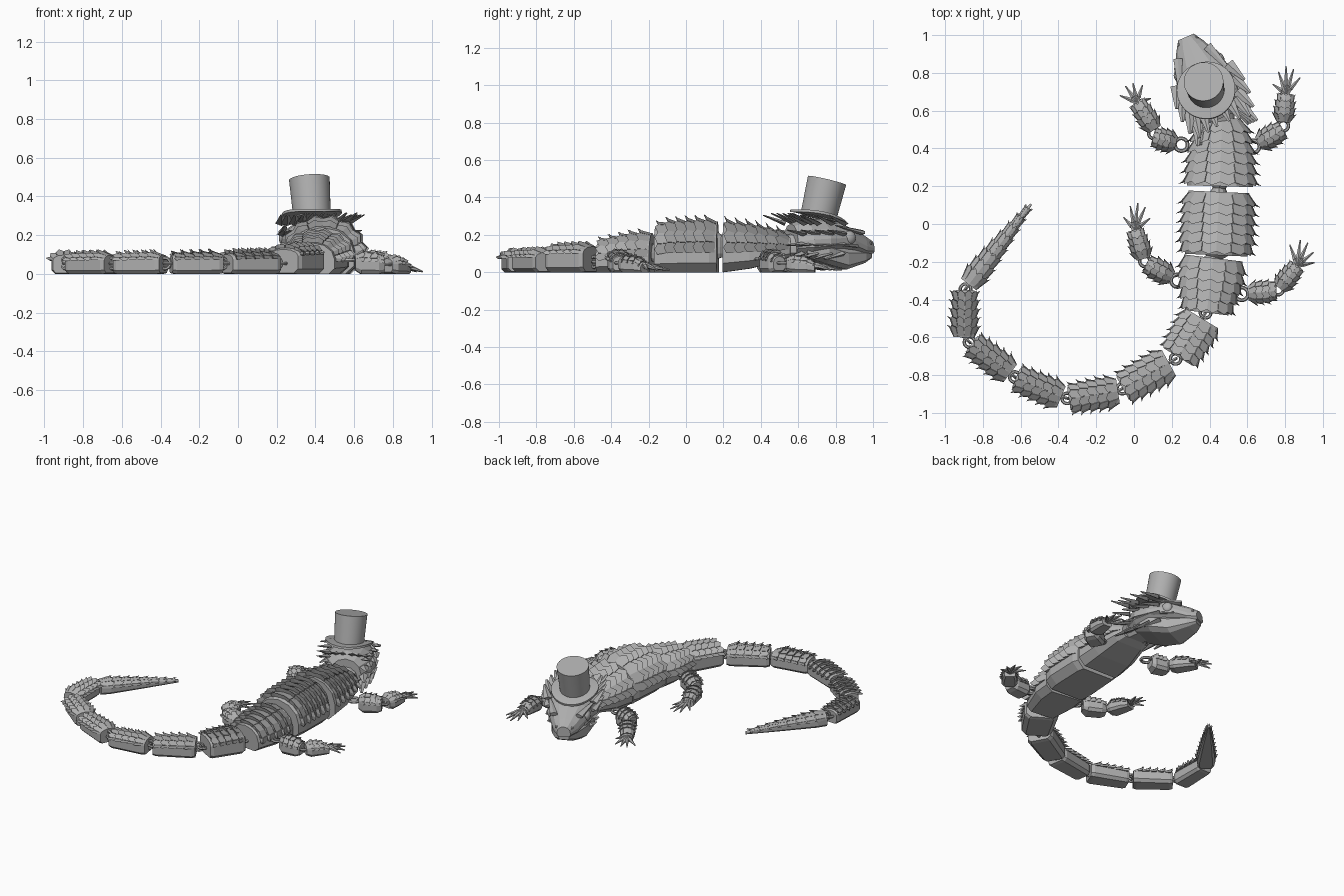
import bpy, bmesh, math
from mathutils import Vector, Matrix

cube = bpy.data.objects.get("Cube")
if cube:
    bpy.data.objects.remove(cube, do_unlink=True)

grey = bpy.data.materials.new("plain grey")
grey.use_nodes = True
grey.diffuse_color = (0.43, 0.43, 0.43, 1)
grey.node_tree.nodes["Principled BSDF"].inputs["Base Color"].default_value = grey.diffuse_color


def finish(name, bm, matrix=Matrix(), smooth=False):
    bmesh.ops.recalc_face_normals(bm, faces=bm.faces)
    me = bpy.data.meshes.new(name)
    bm.to_mesh(me)
    bm.free()
    me.materials.append(grey)
    ob = bpy.data.objects.new(name, me)
    ob.matrix_world = matrix
    bpy.context.collection.objects.link(ob)
    if smooth:
        bpy.ops.object.select_all(action='DESELECT')
        ob.select_set(True)
        bpy.context.view_layer.objects.active = ob
        bpy.ops.object.shade_smooth_by_angle()
    return ob


def frame(a, b):
    """Local +Y points from b back to a, with the origin at a."""
    d = Vector(a) - Vector(b)
    turn = math.atan2(d.y, d.x) - math.pi / 2
    return Matrix.Translation((a[0], a[1], 0)) @ Matrix.Rotation(turn, 4, 'Z'), d.length


def section(secs, t):
    """Blend (t, half width, bottom, top) rows at t."""
    for p, q in zip(secs, secs[1:]):
        if t <= q[0] or q is secs[-1]:
            k = (t - p[0]) / (q[0] - p[0])
            return [u + (v - u) * k for u, v in zip(p, q)][1:]


def surface(secs, length, t, deg, arch, lift=0):
    hw, z0, z1 = section(secs, t)
    r = math.radians(deg)
    base = z0 + (z1 - z0) * arch
    return Vector(((hw + lift) * math.sin(r), -length * t,
                   base + (z1 - base + lift) * math.cos(r)))


def loft(bm, secs, length, arch):
    rings = []
    for t, hw, z0, z1 in secs:
        low = [(-hw, z0 + (z1 - z0) * .18), (-.72 * hw, z0), (.72 * hw, z0), (hw, z0 + (z1 - z0) * .18)]
        pts = [Vector((x, -length * t, z)) for x, z in low]
        pts += [surface(secs, length, t, g, arch) for g in range(90, -91, -30)]
        rings.append([bm.verts.new(p) for p in pts])
    n = len(rings[0])
    for r, s in zip(rings, rings[1:]):
        for i in range(n):
            bm.faces.new((r[i], r[(i + 1) % n], s[(i + 1) % n], s[i]))
    bm.faces.new(rings[0])
    bm.faces.new(rings[-1])


def add_scale(bm, secs, length, t, dt, deg, half, h, arch):
    """Overlapping wedge with a raised, pointed trailing edge."""
    def v(tt, g, lift):
        return bm.verts.new(surface(secs, length, tt, g, arch, lift))
    f = [v(t, deg - half, 0), v(t, deg + half, 0)]
    top = [v(t + dt, deg + half, h * .55), v(t + dt * 1.3, deg, h), v(t + dt, deg - half, h * .55)]
    low = [v(t + dt, deg + half, -.004), v(t + dt, deg, 0), v(t + dt, deg - half, -.004)]
    bm.faces.new(f + top)
    bm.faces.new(f + low)
    bm.faces.new((f[1], low[0], top[0]))
    bm.faces.new((f[0], top[2], low[2]))
    for i in range(2):
        bm.faces.new((top[i], low[i], low[i + 1], top[i + 1]))


def segment(name, a, b, secs, rows=0, columns=(), h=.03, arch=.45, start=.02):
    matrix, length = frame(a, b)
    bm = bmesh.new()
    loft(bm, secs, length, arch)
    dt = (.94 - start) / max(rows, 1)
    for i in range(rows):
        for deg, half in columns:
            grow = 1.2 if abs(deg) > 70 else 1
            add_scale(bm, secs, length, start + i * dt, dt, deg, half, h * grow, arch)
    return finish(name, bm, matrix)


def spike(bm, base, tip, r, flat=1.0, sides=6):
    base, tip = Vector(base), Vector(tip)
    m = Matrix.Translation((base + tip) / 2) @ (tip - base).to_track_quat('Z', 'Y').to_matrix().to_4x4()
    bmesh.ops.create_cone(bm, cap_ends=True, segments=sides, radius1=r, radius2=r * .25,
                          depth=(tip - base).length, matrix=m @ Matrix.Diagonal((1, flat, 1, 1)))


def ring(name, at, z, big, small, facing, turn=0):
    """Round link; facing picks a flat or an upright loop."""
    bm = bmesh.new()
    grid = []
    for i in range(16):
        u = i * math.tau / 16
        grid.append([bm.verts.new(((big + small * math.cos(w)) * math.cos(u),
                                   (big + small * math.cos(w)) * math.sin(u), small * math.sin(w)))
                     for w in [j * math.tau / 6 for j in range(6)]])
    for i in range(16):
        for j in range(6):
            p, q = grid[i], grid[(i + 1) % 16]
            bm.faces.new((p[j], q[j], q[(j + 1) % 6], p[(j + 1) % 6]))
    m = Matrix.Translation((*at, z)) @ Matrix.Rotation(turn, 4, 'Z')
    if facing == "upright":
        m = m @ Matrix.Rotation(math.pi / 2, 4, 'Y')
    finish(name, bm, m)


body_columns = [(s * g, w) for s in (-1, 1) for g, w in ((12, 12), (38, 13), (63, 12), (86, 10))]
tail_columns = [(s * g, w) for s in (-1, 1) for g, w in ((17, 16), (52, 17), (82, 11))]

# Body
segment("chest", (.465, .56), (.455, .2),
        [(0, .1, .08, .19), (.15, .13, .06, .21), (.6, .165, .02, .25), (1, .175, 0, .265)],
        6, body_columns, .04)
segment("belly", (.45, .17), (.435, -.165),
        [(0, .16, 0, .27), (.12, .175, 0, .275), (.8, .18, 0, .265), (1, .165, 0, .24)],
        6, body_columns, .04)
segment("hips", (.42, -.18), (.385, -.47),
        [(0, .155, 0, .21), (.4, .16, 0, .2), (1, .115, 0, .16)], 5, body_columns, .035)
segment("front_waist", (.455, .24), (.447, .14), [(0, .06, .06, .24), (.5, .035, .08, .2), (1, .06, .06, .24)])
segment("rear_waist", (.435, -.13), (.415, -.22), [(0, .1, .04, .2), (.5, .045, .06, .15), (1, .08, .05, .18)])
segment("neck", (.44, .66), (.465, .5), [(0, .08, .08, .23), (1, .075, .08, .19)])

# Tail
tail = [((.36, -.5), (.235, -.705), .11, .145), ((.185, -.735), (-.06, -.87), .087, .115),
        ((-.085, -.885), (-.345, -.925), .074, .108), ((-.385, -.915), (-.625, -.815), .068, .105),
        ((-.655, -.79), (-.86, -.635), .066, .103), ((-.9, -.6), (-.895, -.35), .062, .103)]
last, last_width = (.385, -.46), .11
for n, (a, b, w, z) in enumerate(tail):
    segment(f"tail_segment_{n + 1}", a, b,
            [(0, w * .9, .005, z * .95), (.08, w, 0, z), (.92, w * .9, 0, z * .95), (1, w * .8, .005, z * .88)],
            5, tail_columns, .028, .72)
    tail[n] += (last,)
    last = b
tip = ((-.875, -.32), (-.545, .105))
segment("tail_tip", *tip, [(0, .052, 0, .09), (.12, .06, 0, .09), (.55, .036, 0, .06), (1, .006, 0, .02)],
        8, tail_columns, .016, .6)
joints = [(t[4], t[0]) for t in tail] + [(last, tip[0])]
for n, (p, q) in enumerate(joints):
    p, q = Vector(p), Vector(q)
    mid, d = (p + q) / 2, (q - p).normalized()
    turn = math.atan2(d.y, d.x) + math.pi / 2
    ring(f"tail_flat_link_{n}", mid - d * .012, .055, .028, .009, "flat", turn)
    ring(f"tail_upright_link_{n}", mid + d * .012, .055, .028, .009, "upright", turn)

# Limbs: shoulder, elbow, wrist and the five finger tips
limbs = {
    "front_left": ((.63, .41), (.79, .5), (.79, .54), (.805, .69),
                   ((.735, .74), (.765, .805), (.805, .835), (.845, .82), (.88, .775))),
    "front_right": ((.25, .42), (.1, .46), (.11, .5), (.015, .645),
                    ((-.075, .68), (-.045, .73), (-.005, .745), (.045, .735), (.09, .665))),
    "hind_left": ((.57, -.37), (.755, -.355), (.77, -.34), (.865, -.22),
                  ((.825, -.11), (.88, -.085), (.92, -.1), (.95, -.15), (.955, -.205))),
    "hind_right": ((.23, -.3), (.065, -.21), (.05, -.185), (.005, -.03),
                   ((-.055, .035), (-.02, .095), (.02, .11), (.06, .09), (.085, .03))),
}
for name, (hip, elbow, knee, wrist, tips) in limbs.items():
    hip, elbow = Vector(hip), Vector(elbow)
    start = hip.lerp(elbow, .18)
    segment(name + "_upper_limb", start, elbow,
            [(0, .036, .02, .1), (.2, .055, 0, .115), (.8, .052, 0, .105), (1, .036, .01, .085)],
            4, tail_columns, .016, .6)
    segment(name + "_lower_limb", knee, wrist,
            [(0, .036, .01, .08), (.2, .052, 0, .092), (.7, .046, 0, .08), (1, .036, 0, .05)],
            4, tail_columns, .014, .6)
    ring(name + "_hip_link", hip, .07, .034, .01, "flat")
    ring(name + "_knee_link", elbow.lerp(Vector(knee), .5), .05, .028, .009, "flat")
    bm = bmesh.new()
    w = Vector(wrist)
    for t in tips:
        t = Vector(t)
        knuckle = w.lerp(t, .5)
        spike(bm, (*w, .035), (*knuckle, .028), .019)
        spike(bm, (*w.lerp(t, .3), .032), (*t, .012), .014)
    finish(name + "_fingers", bm)

# Head
nose, nape = (.275, .99), (.46, .56)
head, length = frame(nose, nape)
segment("skull", nose, nape,
        [(0, .045, .1, .17), (.12, .08, .095, .205), (.3, .118, .12, .245), (.42, .138, .125, .27),
         (.65, .165, .11, .285), (.85, .155, .1, .285), (1, .1, .1, .26)], arch=.4)
segment("lower_jaw", nose, nape,
        [(.02, .035, .075, .115), (.12, .068, .05, .125), (.38, .115, .015, .14),
         (.65, .145, .045, .17), (.9, .12, .085, .18)], arch=.7)
for side, s in (("left", 1), ("right", -1)):
    # Eyes, eyelids, nostrils
    bm = bmesh.new()
    bmesh.ops.create_uvsphere(bm, u_segments=16, v_segments=10, radius=.037,
                              matrix=Matrix.Translation((s * .117, -.178, .185)) @ Matrix.Diagonal((.7, 1, 1, 1)))
    finish(side + "_eye", bm, head, True)
    bm = bmesh.new()
    spike(bm, (s * .085, -.09, .212), (s * .15, -.27, .25), .028, .5)
    spike(bm, (s * .11, -.13, .14), (s * .15, -.25, .145), .016, .6)
    finish(side + "_brow_and_cheek", bm, head)
    bm = bmesh.new()
    bmesh.ops.create_icosphere(bm, subdivisions=1, radius=.011,
                               matrix=Matrix.Translation((s * .05, -.025, .155)))
    finish(side + "_nostril", bm, head)
    # Frill of swept-back spikes
    bm = bmesh.new()
    for row, z in enumerate((.26, .205, .15, .1)):
        for k in range(4):
            y = -.22 - .075 * k
            x = .15 - .012 * max(k - 1, 0) - .008 * row
            reach = .045 - .008 * row
            spike(bm, (s * x, y, z), (s * (x + reach), y - .11, z + .045 - .025 * row), .032, .4, 4)
    for k in range(3):
        x = .03 + .045 * k
        spike(bm, (s * x, -.4, .262), (s * x * 1.2, -.5 - .01 * k, .315), .03, .4, 4)
    finish(side + "_frill", bm, head)

# Hat
axis = Vector((-.015, .05, .21)).normalized()
tilt = axis.to_track_quat('Z', 'Y').to_matrix().to_4x4()
seat = Vector((.383, .705, .285))
for name, radius, low, high in (("hat_brim", .155, 0, .014), ("hat_crown", .105, .005, .212)):
    bm = bmesh.new()
    bmesh.ops.create_cone(bm, cap_ends=True, segments=48, radius1=radius * (1 if low == 0 else .92),
                          radius2=radius, depth=high - low, matrix=Matrix.Translation((0, 0, (low + high) / 2)))
    if low == 0:
        for v in bm.verts:
            v.co.z += .9 * v.co.x ** 2
        bmesh.ops.triangulate(bm, faces=[f for f in bm.faces if len(f.verts) > 4])
    finish(name, bm, Matrix.Translation(seat) @ tilt, True)
